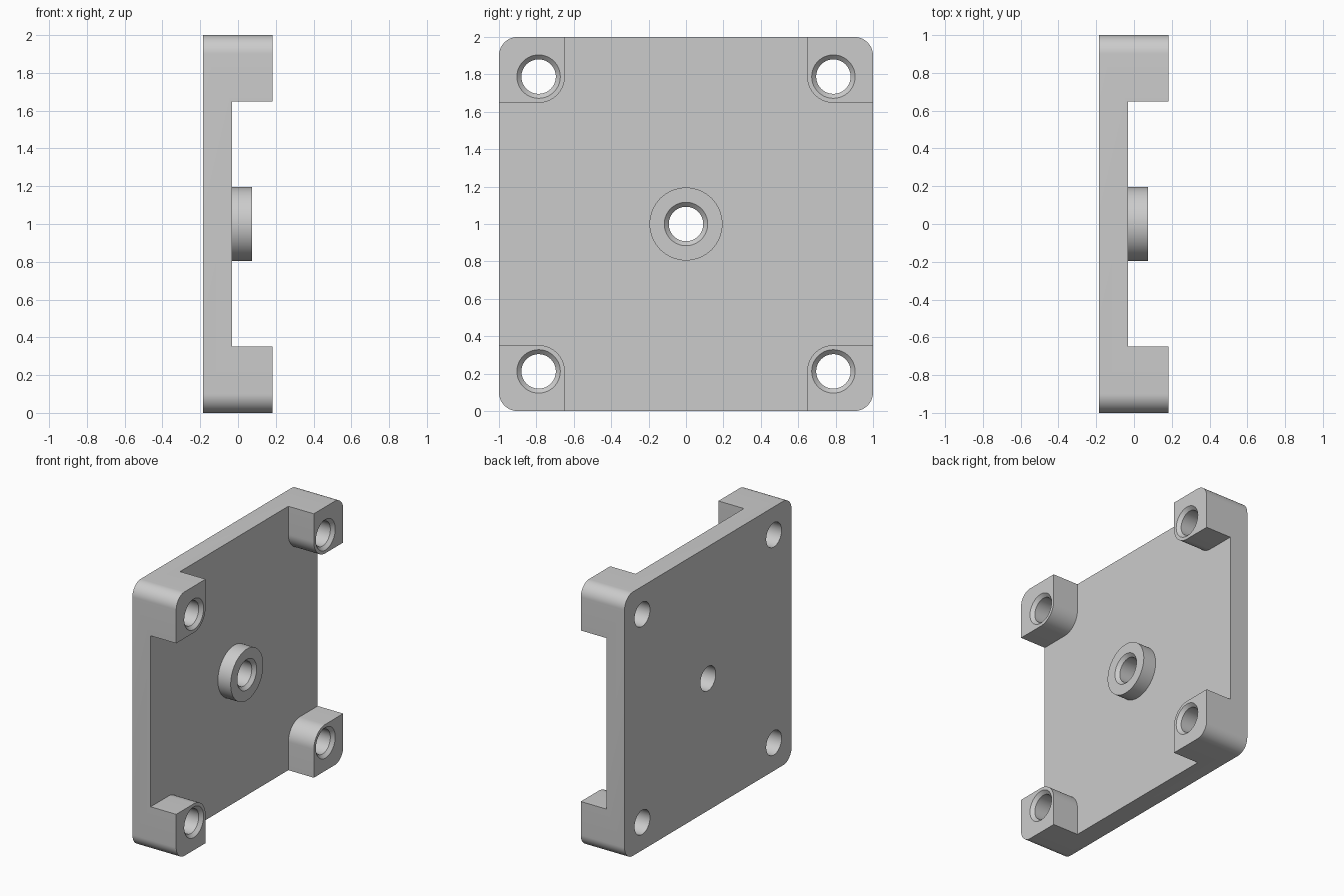
import bpy, bmesh
from math import cos, sin, pi
from mathutils import Vector

cube = bpy.data.objects.get("Cube")
if cube:
    bpy.data.objects.remove(cube, do_unlink=True)

BACK, FLOOR, BOSS_TOP, POST_TOP = -0.185, -0.032, 0.075, 0.182
HOLE_R, RIM_R, HOLE_POS = 0.092, 0.116, 0.788
QUADRANTS = [(1, 1), (-1, 1), (-1, -1), (1, -1)]

grey = bpy.data.materials.new("light grey")
grey.use_nodes = True
grey.diffuse_color = (0.6, 0.6, 0.6, 1)
grey.node_tree.nodes["Principled BSDF"].inputs["Base Color"].default_value = (0.6, 0.6, 0.6, 1)


def arc(cy, cz, r, start, sweep, n=16):
    return [(cy + r * cos(start + sweep * i / n), cz + r * sin(start + sweep * i / n))
            for i in range(n + 1)]


def loft(name, rings):
    """Closed solid through rings of (x, outline), outlines lying in the y-z plane."""
    bm = bmesh.new()
    loops = [[bm.verts.new((x, y, z + 1)) for y, z in pts] for x, pts in rings]
    for a, b in zip(loops, loops[1:]):
        for i in range(len(a)):
            j = (i + 1) % len(a)
            bm.faces.new((a[i], a[j], b[j], b[i]))
    bm.faces.new(loops[0][::-1])
    bm.faces.new(loops[-1])
    bmesh.ops.recalc_face_normals(bm, faces=bm.faces)
    mesh = bpy.data.meshes.new(name)
    bm.to_mesh(mesh)
    bm.free()
    mesh.materials.append(grey)
    obj = bpy.data.objects.new(name, mesh)
    bpy.context.collection.objects.link(obj)
    return obj


def circle(y, z, r):
    return arc(y, z, r, 0, 2 * pi * 63 / 64, 63)


def combine(target, tool, operation):
    mod = target.modifiers.new(operation.title(), "BOOLEAN")
    mod.operation, mod.solver, mod.object = operation, "EXACT", tool
    bpy.context.view_layer.objects.active = target
    bpy.ops.object.modifier_apply(modifier=mod.name)
    bpy.data.objects.remove(tool, do_unlink=True)


# Rounded square block, as deep as the corner posts
outline = []
for k, (sy, sz) in enumerate(QUADRANTS):
    outline += arc(sy * 0.9, sz * 0.9, 0.1, k * pi / 2, pi / 2)
plate = loft("mounting_plate", [(BACK, outline), (POST_TOP, outline)])

# Cross-shaped recess that leaves the four posts with rounded inner corners
EDGE, OUT = 0.648, 1.2
cross = []
for k, (sy, sz) in enumerate(QUADRANTS):
    c, r = EDGE + 0.14, 0.14
    bend = arc(sy * c, sz * c, r, (1.5 + k * 0.5) * pi, -pi / 2)
    first, last = Vector(bend[0]), Vector(bend[-1])
    # Extend each arm beyond the block edge
    def reach(p):
        return (sy * OUT, p.y) if abs(p.y) < abs(p.x) else (p.x, sz * OUT)
    cross += [reach(first)] + bend + [reach(last)]
combine(plate, loft("recess_cutter", [(FLOOR, cross), (0.4, cross)]), "DIFFERENCE")

# Round boss in the middle
ring = circle(0, 0, 0.195)
combine(plate, loft("centre_boss", [(-0.1, ring), (BOSS_TOP, ring)]), "UNION")

# Through holes with countersunk rims
chamfer = RIM_R - HOLE_R
holes = [(0, 0, BOSS_TOP)] + [(sy * HOLE_POS, sz * HOLE_POS, POST_TOP) for sy, sz in QUADRANTS]
for y, z, top in holes:
    cutter = loft("hole_cutter", [(-0.4, circle(y, z, HOLE_R)),
                                  (top - chamfer, circle(y, z, HOLE_R)),
                                  (top + 0.03, circle(y, z, RIM_R + 0.03))])
    combine(plate, cutter, "DIFFERENCE")

# Smooth curved walls, sharp edges
bpy.ops.object.select_all(action="DESELECT")
plate.select_set(True)
bpy.context.view_layer.objects.active = plate
bpy.ops.object.shade_smooth_by_angle(angle=pi / 6)
